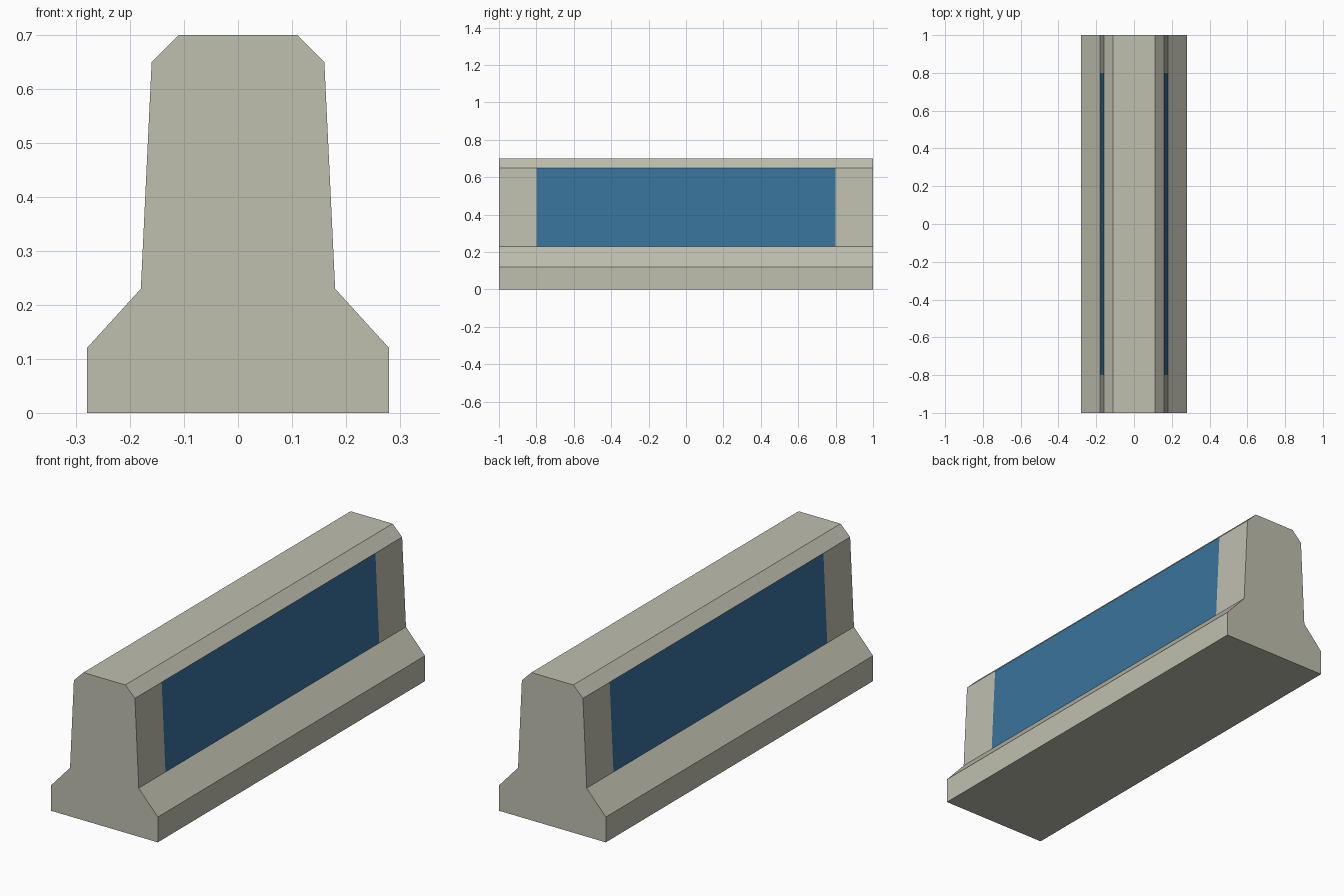
import bpy
import bmesh

cube = bpy.data.objects.get("Cube")
if cube:
    bpy.data.objects.remove(cube, do_unlink=True)


def make_material(name, rgb):
    mat = bpy.data.materials.new(name)
    mat.use_nodes = True
    mat.diffuse_color = (*rgb, 1)
    mat.node_tree.nodes["Principled BSDF"].inputs["Base Color"].default_value = (*rgb, 1)
    return mat


concrete = make_material("concrete", (0.52, 0.52, 0.43))
blue = make_material("blue paint", (0.04, 0.17, 0.33))

HALF_LENGTH = 1.0
PANEL_HALF = 0.8

# Half of the barrier's cross-section, from the foot up, mirrored to the other side
half = [(0.28, 0), (0.28, 0.12), (0.18, 0.23), (0.16, 0.65), (0.11, 0.70)]
profile = half + [(-x, z) for x, z in reversed(half)]

# Extrude the section along the length
bm = bmesh.new()
end = bm.faces.new([bm.verts.new((x, -HALF_LENGTH, z)) for x, z in profile])
extruded = bmesh.ops.extrude_face_region(bm, geom=[end], use_keep_orig=True)["geom"]
bmesh.ops.translate(bm, vec=(0, 2 * HALF_LENGTH, 0),
                    verts=[v for v in extruded if isinstance(v, bmesh.types.BMVert)])
bmesh.ops.recalc_face_normals(bm, faces=bm.faces)


# The steep upper side walls carry the painted panels
def is_wall(face):
    return abs(face.normal.x) > 0.9 and 0.23 < face.calc_center_median().z < 0.65


# Cut the walls at the panel ends
for y in (-PANEL_HALF, PANEL_HALF):
    walls = [f for f in bm.faces if is_wall(f)]
    edges = {e for f in walls for e in f.edges}
    verts = {v for f in walls for v in f.verts}
    bmesh.ops.bisect_plane(bm, geom=walls + list(edges) + list(verts),
                           plane_co=(0, y, 0), plane_no=(0, 1, 0))

# Paint the middle section of each wall
for face in bm.faces:
    if is_wall(face) and abs(face.calc_center_median().y) < 0.5:
        face.material_index = 1

mesh = bpy.data.meshes.new("road_barrier")
bm.to_mesh(mesh)
bm.free()
mesh.materials.append(concrete)
mesh.materials.append(blue)
barrier = bpy.data.objects.new("road_barrier", mesh)
bpy.context.collection.objects.link(barrier)
